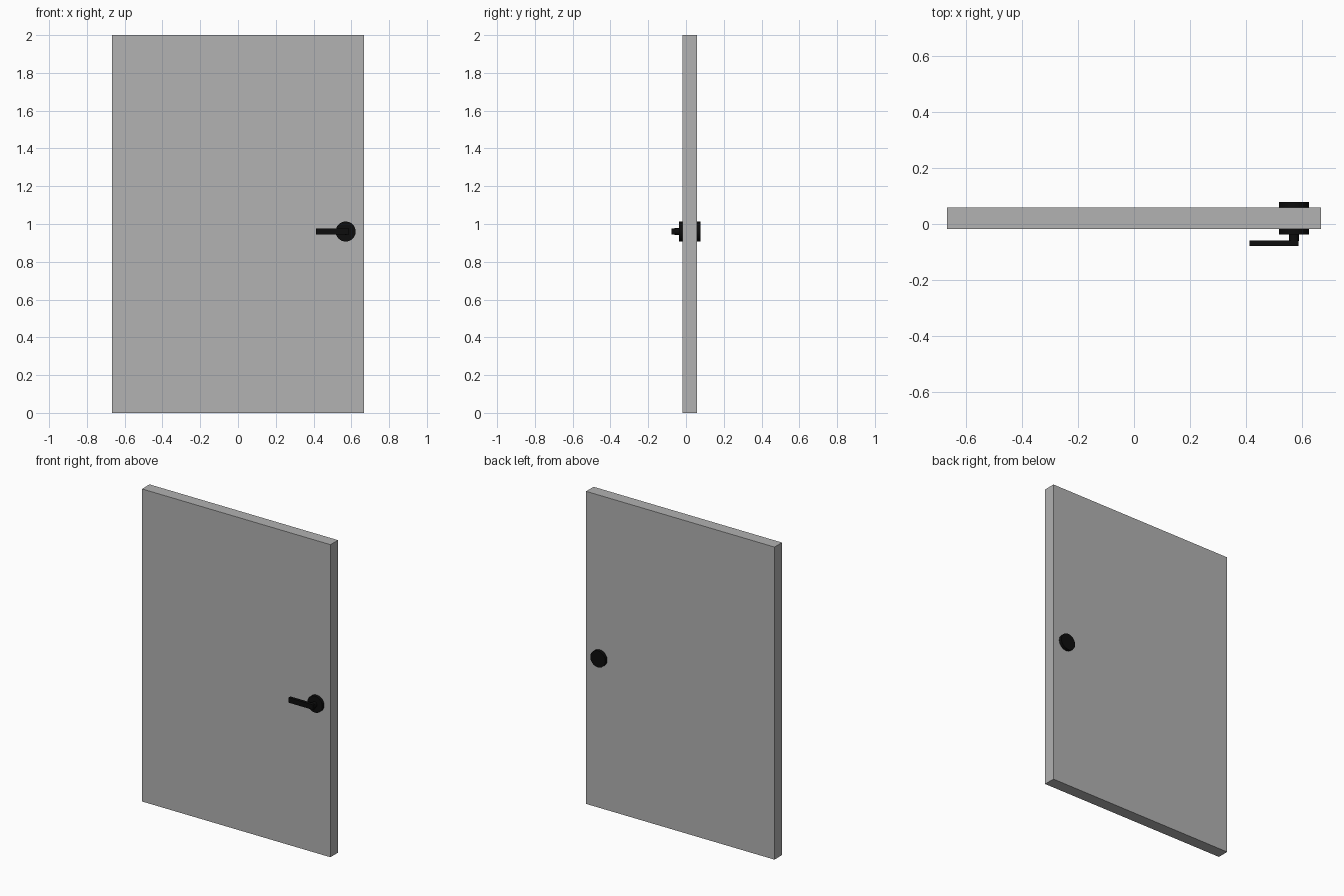
import bpy
from math import pi

cube = bpy.data.objects.get("Cube")
if cube:
    bpy.data.objects.remove(cube, do_unlink=True)


def material(name, value):
    mat = bpy.data.materials.new(name)
    mat.use_nodes = True
    color = (value, value, value, 1)
    mat.diffuse_color = color
    mat.node_tree.nodes["Principled BSDF"].inputs["Base Color"].default_value = color
    return mat


def finish(name, mat):
    obj = bpy.context.object
    obj.name = name
    obj.data.materials.append(mat)
    return obj


def box(name, mat, low, high):
    bpy.ops.mesh.primitive_cube_add(size=1, location=[(a + b) / 2 for a, b in zip(low, high)])
    obj = finish(name, mat)
    obj.scale = [b - a for a, b in zip(low, high)]
    bpy.ops.object.transform_apply(location=False, rotation=False)
    return obj


def disc(name, mat, radius, y0, y1):
    # Round part lying along the handle axis
    bpy.ops.mesh.primitive_cylinder_add(vertices=32, radius=radius, depth=y1 - y0,
                                        location=(HANDLE_X, (y0 + y1) / 2, HANDLE_Z),
                                        rotation=(pi / 2, 0, 0))
    bpy.ops.object.shade_smooth_by_angle()
    return finish(name, mat)


grey = material("door grey", 0.445)
black = material("handle black", 0.004)
HANDLE_X, HANDLE_Z = 0.57, 0.96
FRONT, BACK = -0.018, 0.058

# Door leaf
box("door_panel", grey, (-0.667, FRONT, 0), (0.667, BACK, 2))

# Round plates on both sides
disc("front_rose", black, 0.053, FRONT - 0.02, FRONT)
disc("back_rose", black, 0.053, BACK, BACK + 0.02)

# Front lever on a short stem
disc("handle_stem", black, 0.0175, -0.06, FRONT - 0.02)
box("handle_lever", black, (0.412, -0.078, HANDLE_Z - 0.016), (0.587, -0.058, HANDLE_Z + 0.016))
